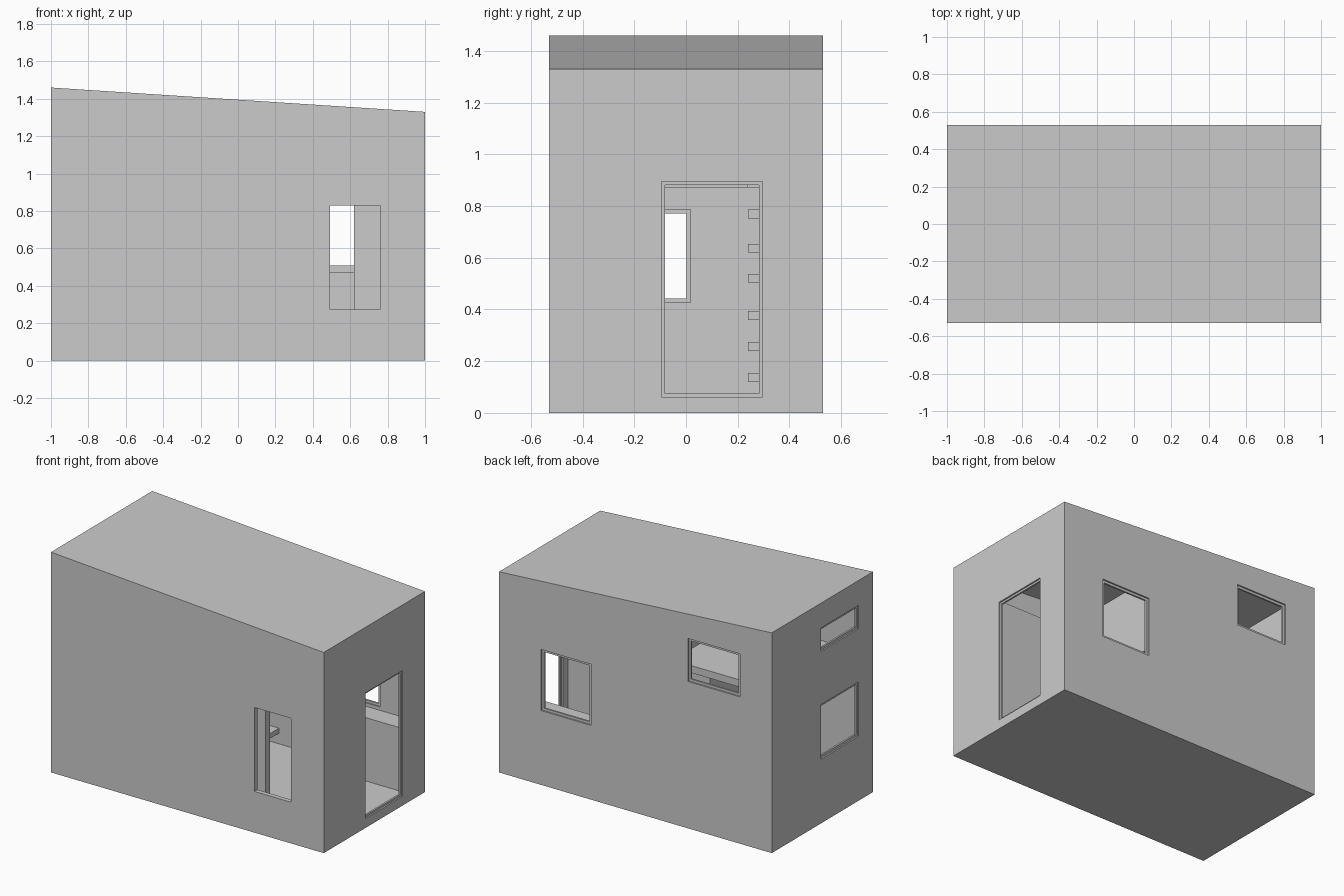
import bpy, bmesh

if "Cube" in bpy.data.objects:
    bpy.data.objects.remove(bpy.data.objects["Cube"])

T = 0.03                      # wall thickness
HX, HY = 1.0, 0.53            # half length and half width


def roof_z(x):
    return 1.395 - 0.065 * x


def prism(name, profile, y0, y1):
    """Extrude an x-z profile along y."""
    bm = bmesh.new()
    face = bm.faces.new([bm.verts.new((x, y0, z)) for x, z in profile])
    ext = bmesh.ops.extrude_face_region(bm, geom=[face])["geom"]
    bmesh.ops.translate(bm, vec=(0, y1 - y0, 0),
                        verts=[g for g in ext if isinstance(g, bmesh.types.BMVert)])
    bmesh.ops.recalc_face_normals(bm, faces=bm.faces)
    mesh = bpy.data.meshes.new(name)
    bm.to_mesh(mesh)
    bm.free()
    ob = bpy.data.objects.new(name, mesh)
    bpy.context.collection.objects.link(ob)
    return ob


def box(name, x, y, z):
    return prism(name, [(x[0], z[0]), (x[1], z[0]), (x[1], z[1]), (x[0], z[1])], *y)


def cut(target, cutter):
    cutter.hide_render = True
    mod = target.modifiers.new("cut", 'BOOLEAN')
    mod.operation, mod.solver, mod.object = 'DIFFERENCE', 'EXACT', cutter
    bpy.context.view_layer.objects.active = target
    bpy.ops.object.modifier_apply(modifier=mod.name)
    bpy.data.objects.remove(cutter)


def wall_box(name, axis, side, span, z, inner, outer):
    """Box in a wall: span along the wall, inner/outer distance through it."""
    depth = sorted((side * inner, side * outer))
    return box(name, depth, span, z) if axis == 'x' else box(name, span, depth, z)


# Hollow shell with sloping roof
shell = prism("house_shell", [(-HX, 0), (HX, 0), (HX, roof_z(HX)), (-HX, roof_z(-HX))], -HY, HY)
IX, IY, FLOOR = HX - T, HY - T, 0.05
cut(shell, prism("room_cutter", [(-IX, FLOOR), (IX, FLOOR), (IX, roof_z(IX) - T),
                                 (-IX, roof_z(-IX) - T)], -IY, IY))

# Openings: name, wall axis, side, span, height range, frame width
openings = [
    ("front_window", 'y', -1, (0.492, 0.76), (0.273, 0.829), 0),
    ("door", 'x', 1, (-0.095, 0.296), (0.062, 0.895), 0.013),
    ("kitchen_window", 'y', 1, (0.326, 0.692), (0.492, 0.897), 0.016),
    ("back_loft_window", 'y', 1, (-0.766, -0.385), (0.973, 1.258), 0.016),
    ("left_lower_window", 'x', -1, (-0.38, 0.017), (0.426, 0.787), 0.016),
    ("left_loft_window", 'x', -1, (-0.38, 0.017), (1.14, 1.295), 0.016),
]
for name, axis, side, span, z, w in openings:
    face = HX if axis == 'x' else HY
    cut(shell, wall_box("cutter", axis, side, span, z, face - T - 0.02, face + 0.05))
    if w:
        # Slim frame set inside the opening
        near, far = face - 0.022, face - 0.01
        frame = wall_box(name + "_frame", axis, side, span, z, near, far)
        cut(frame, wall_box("cutter", axis, side, (span[0] + w, span[1] - w),
                            (z[0] + w, z[1] - w), near - 0.05, far + 0.05))

# Loft floor beside the stairwell, and ceiling over the washroom
LOW, TOP = 0.872, 0.92
box("loft_floor", (-IX, -0.04), (-IY, 0.24), (LOW, TOP))
box("washroom_ceiling", (-0.04, IX), (-IY, -0.15), (LOW, 0.95))

# Loft end wall up to the roof
prism("loft_wall", [(-0.07, LOW), (-0.04, LOW), (-0.04, roof_z(-0.04) - T),
                    (-0.07, roof_z(-0.07) - T)], -IY, 0.24)

# Washroom partitions with a doorway gap
box("partition_right", (0.62, IX), (-0.195, -0.15), (FLOOR, LOW))
box("partition_left", (-0.04, 0.34), (-0.195, -0.15), (FLOOR, LOW))
box("washroom_end_wall", (-0.07, -0.04), (-IY, -0.15), (FLOOR, LOW))

# Kitchen counter along the back wall
box("counter", (0.15, IX), (0.367, IY), (FLOOR, 0.47))

# Floating stair treads rising to the loft
for i, z in enumerate((0.12, 0.24, 0.36, 0.504, 0.62, 0.752, 0.872)):
    x = -0.05 - 0.1 * i
    box(f"stair_tread_{i + 1}", (x - 0.1, x), (0.24, IY), (z, z + 0.034))
